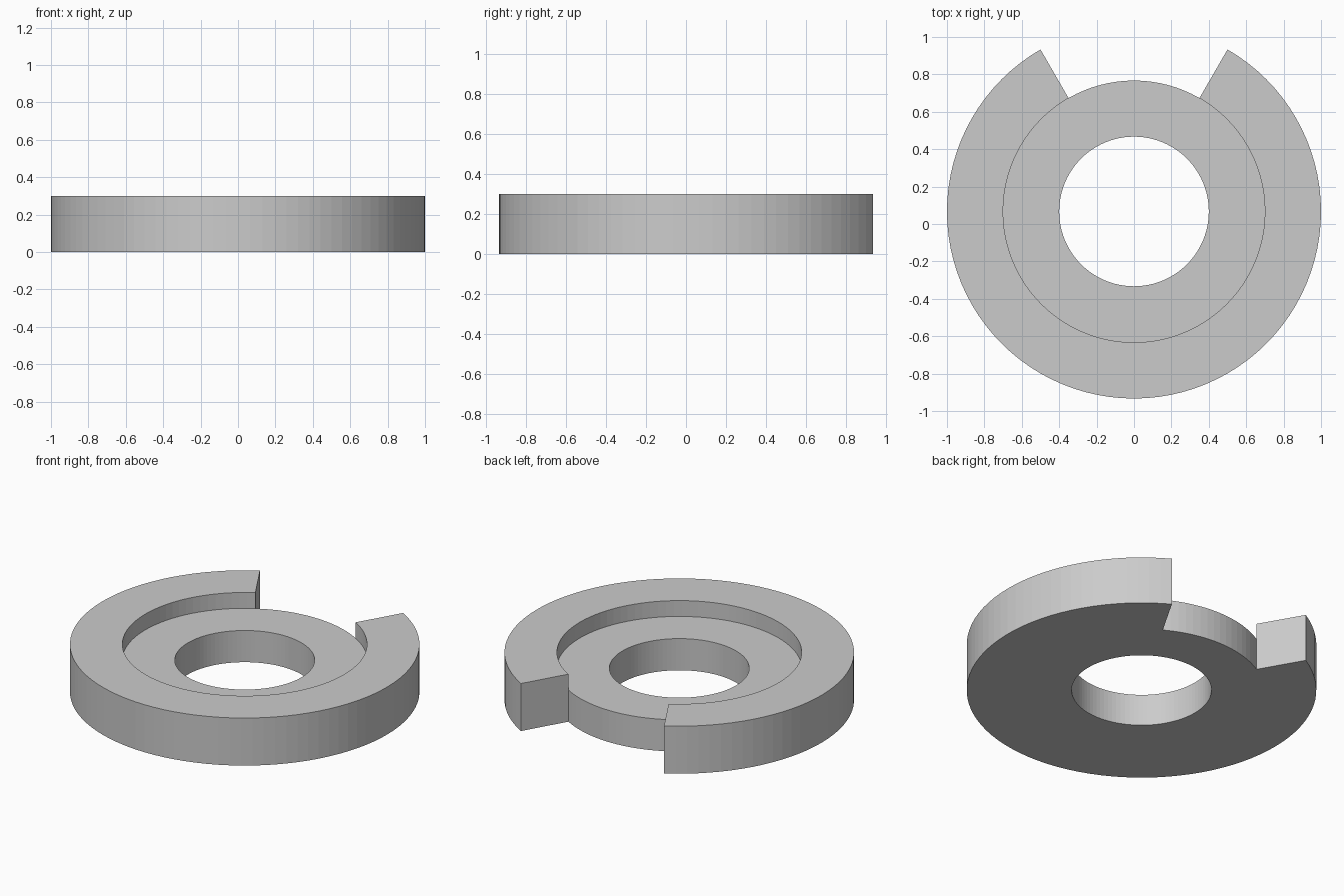
import bpy, bmesh, math

if "Cube" in bpy.data.objects:
    bpy.data.objects.remove(bpy.data.objects["Cube"])

SEGMENTS = 96
CENTRE_Y = 0.067
R_HOLE, R_STEP, R_OUTER = 0.40, 0.70, 1.00
Z_FLOOR, Z_TOP = 0.20, 0.30
SLOT_START, SLOT_END = SEGMENTS // 6, SEGMENTS // 3   # 60 to 120 degrees

# Cross-sections as (radius, height) loops
FULL = [(R_HOLE, 0), (R_STEP, 0), (R_OUTER, 0), (R_OUTER, Z_TOP),
        (R_STEP, Z_TOP), (R_STEP, Z_FLOOR), (R_HOLE, Z_FLOOR)]
SLOT = [(R_HOLE, 0), (R_STEP, 0), (R_STEP, Z_FLOOR), (R_HOLE, Z_FLOOR)]
RIM_END = FULL[1:6]

bm = bmesh.new()
cache = {}


def vert(step, point):
    key = (step % SEGMENTS, point)
    if key not in cache:
        a = 2 * math.pi * key[0] / SEGMENTS
        r, z = point
        cache[key] = bm.verts.new((r * math.cos(a), CENTRE_Y + r * math.sin(a), z))
    return cache[key]


# Sweep the stepped ring, leaving the rim open at the back
for i in range(SEGMENTS):
    loop = SLOT if SLOT_START <= i < SLOT_END else FULL
    for p, q in zip(loop, loop[1:] + loop[:1]):
        bm.faces.new((vert(i, p), vert(i + 1, p), vert(i + 1, q), vert(i, q)))

# Flat ends of the raised rim
for step in (SLOT_START, SLOT_END):
    bm.faces.new([vert(step, p) for p in RIM_END])

bmesh.ops.recalc_face_normals(bm, faces=bm.faces[:])
mesh = bpy.data.meshes.new("slotted_ring")
bm.to_mesh(mesh)
bm.free()
bpy.context.collection.objects.link(bpy.data.objects.new("slotted_ring", mesh))
